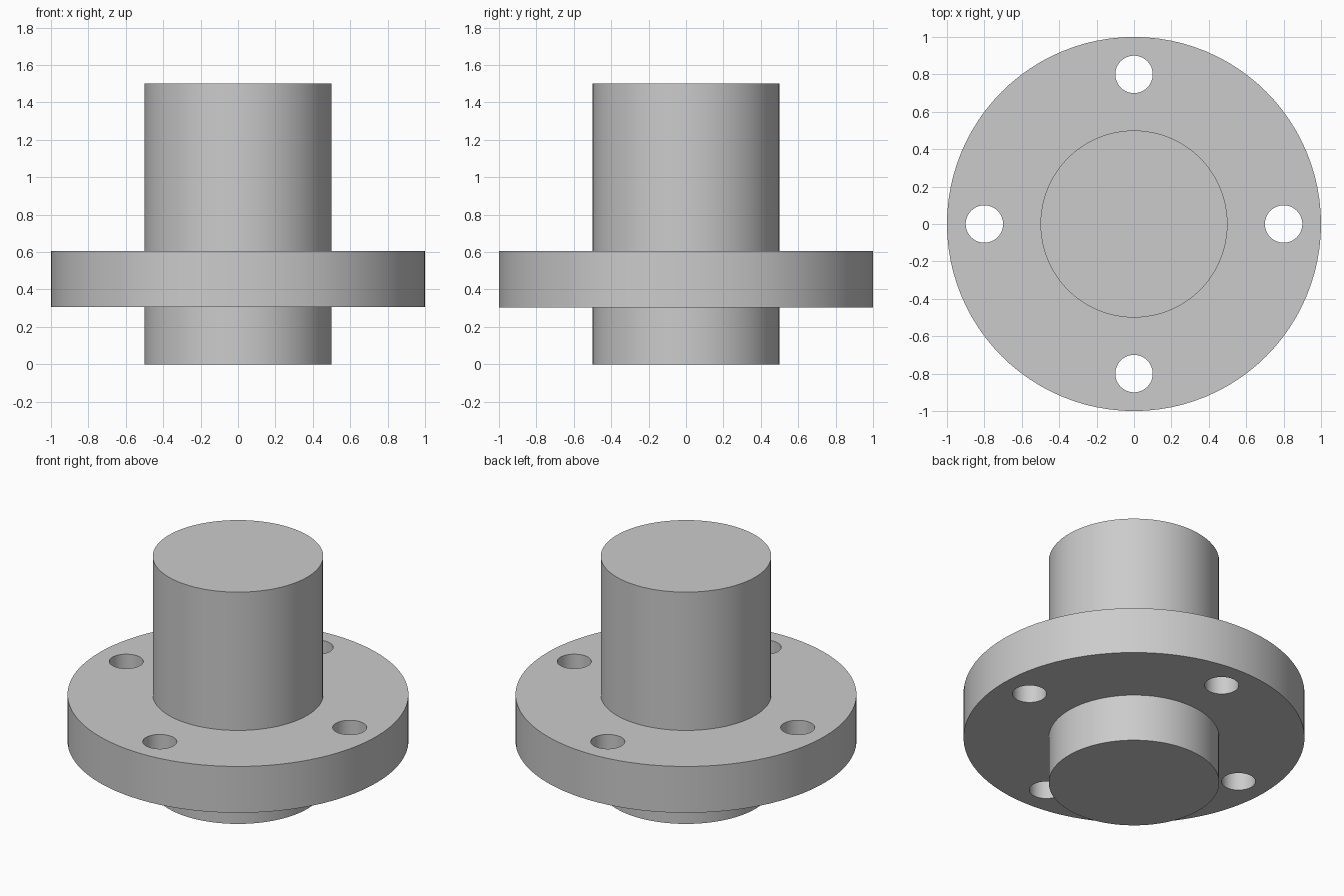
import bpy
import math

if "Cube" in bpy.data.objects:
    bpy.data.objects.remove(bpy.data.objects["Cube"], do_unlink=True)

SEGMENTS = 96
SHAFT_R, FLANGE_R = 0.5, 1.0
HEIGHT, FLANGE_BOTTOM, FLANGE_TOP = 1.5, 0.305, 0.605
HOLE_R, HOLE_CIRCLE_R = 0.1, 0.8

# Plain grey metal
grey = bpy.data.materials.new("grey_metal")
grey.use_nodes = True
color = (0.6, 0.6, 0.6, 1.0)
grey.diffuse_color = color
grey.node_tree.nodes["Principled BSDF"].inputs["Base Color"].default_value = color


def cylinder(name, radius, bottom, top, x=0.0, y=0.0, sides=SEGMENTS):
    bpy.ops.mesh.primitive_cylinder_add(
        vertices=sides, radius=radius, depth=top - bottom,
        location=(x, y, (bottom + top) / 2))
    obj = bpy.context.object
    obj.name = obj.data.name = name
    obj.data.materials.append(grey)
    return obj


def combine(target, tool, operation):
    """Apply a boolean to the target and discard the tool."""
    mod = target.modifiers.new(operation.lower(), 'BOOLEAN')
    mod.operation = operation
    mod.solver = 'EXACT'
    mod.object = tool
    bpy.context.view_layer.objects.active = target
    bpy.ops.object.modifier_apply(modifier=mod.name)
    bpy.data.objects.remove(tool, do_unlink=True)


# Wide disc with four through holes, fused with the solid shaft
body = cylinder("flanged_shaft", FLANGE_R, FLANGE_BOTTOM, FLANGE_TOP)
for i in range(4):
    angle = i * math.pi / 2
    hole = cylinder("bolt_hole_cutter", HOLE_R, FLANGE_BOTTOM - 0.1, FLANGE_TOP + 0.1,
                    HOLE_CIRCLE_R * math.cos(angle), HOLE_CIRCLE_R * math.sin(angle), 48)
    combine(body, hole, 'DIFFERENCE')
combine(body, cylinder("shaft", SHAFT_R, 0.0, HEIGHT), 'UNION')

# Smooth round walls, crisp rims
bpy.ops.object.select_all(action='DESELECT')
body.select_set(True)
bpy.context.view_layer.objects.active = body
bpy.ops.object.shade_smooth_by_angle(angle=math.radians(30))
